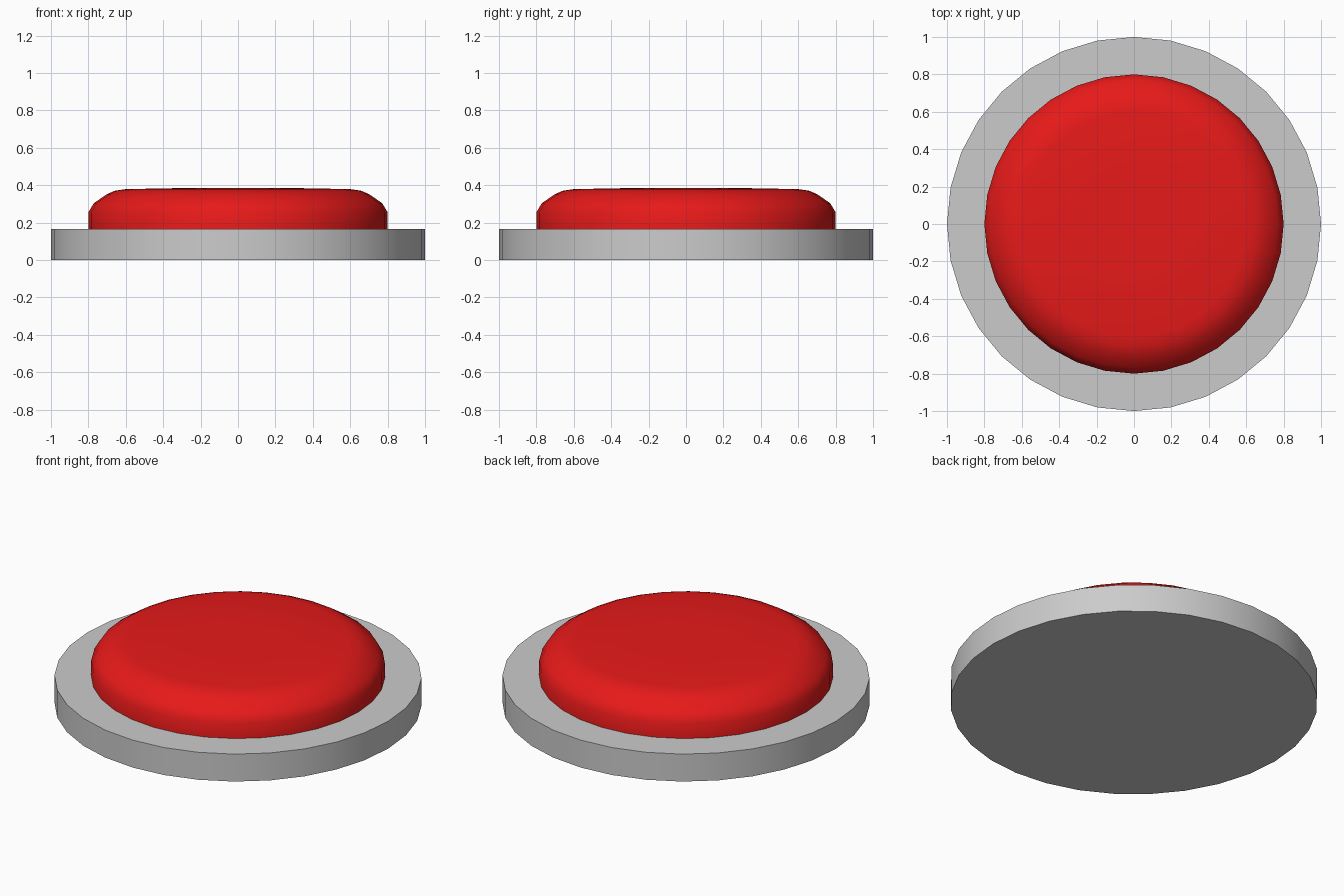
import bpy, bmesh, math

if "Cube" in bpy.data.objects:
    bpy.data.objects.remove(bpy.data.objects["Cube"])

SIDES = 32


def lathe(name, profile, color=None, angle=40):
    """Revolve (radius, z) points, listed bottom to top, into a closed solid."""
    bm = bmesh.new()
    rings = []
    for r, z in profile:
        rings.append([bm.verts.new((r * math.cos(2 * math.pi * i / SIDES),
                                    r * math.sin(2 * math.pi * i / SIDES), z))
                      for i in range(SIDES)])
    for a, b in zip(rings, rings[1:]):
        for i in range(SIDES):
            j = (i + 1) % SIDES
            bm.faces.new((a[i], a[j], b[j], b[i]))
    bm.faces.new(rings[0][::-1])
    bm.faces.new(rings[-1])
    mesh = bpy.data.meshes.new(name)
    bm.to_mesh(mesh)
    bm.free()
    obj = bpy.data.objects.new(name, mesh)
    bpy.context.collection.objects.link(obj)
    if color:
        mat = bpy.data.materials.new(name + "_red")
        mat.diffuse_color = color
        mat.use_nodes = True
        mat.node_tree.nodes["Principled BSDF"].inputs["Base Color"].default_value = mat.diffuse_color
        mesh.materials.append(mat)
    bpy.ops.object.select_all(action='DESELECT')
    obj.select_set(True)
    bpy.context.view_layer.objects.active = obj
    bpy.ops.object.shade_smooth_by_angle(angle=math.radians(angle))
    return obj


# Flat grey mounting ring
lathe("base", [(1.0, 0.0), (1.0, 0.165)])

# Red push cap with rounded shoulder and slightly domed top
lathe("button_cap", [(0.8, 0.15), (0.8, 0.255), (0.77, 0.305), (0.7, 0.352),
                     (0.66, 0.37), (0.6, 0.379), (0.28, 0.385)],
      (0.8, 0.01, 0.01, 1.0), 60)
